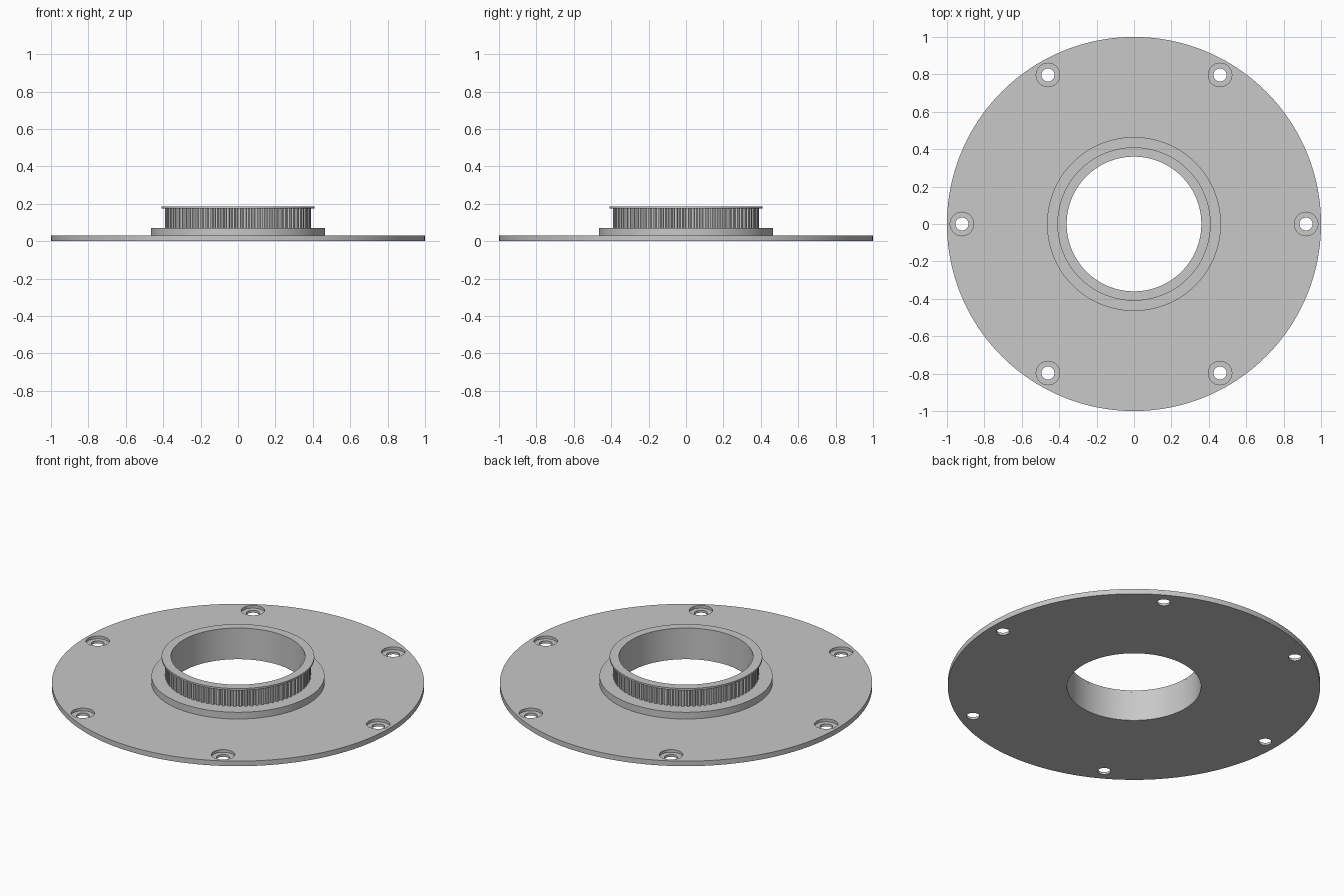
import bpy, bmesh, math
from mathutils import Matrix, Vector

if "Cube" in bpy.data.objects:
    bpy.data.objects.remove(bpy.data.objects["Cube"], do_unlink=True)

BORE = 0.36
TEETH = 80

grey = bpy.data.materials.new("plain_grey")
grey.use_nodes = True
colour = (0.58, 0.58, 0.58, 1)
grey.diffuse_color = colour
grey.node_tree.nodes["Principled BSDF"].inputs["Base Color"].default_value = colour


def make_object(name, bm):
    bmesh.ops.recalc_face_normals(bm, faces=bm.faces)
    mesh = bpy.data.meshes.new(name)
    bm.to_mesh(mesh)
    bm.free()
    mesh.materials.append(grey)
    obj = bpy.data.objects.new(name, mesh)
    bpy.context.collection.objects.link(obj)
    return obj


def smooth(obj):
    bpy.ops.object.select_all(action='DESELECT')
    obj.select_set(True)
    bpy.context.view_layer.objects.active = obj
    bpy.ops.object.shade_smooth_by_angle(angle=math.radians(30))


def circle(radius, count=160):
    return [(2 * math.pi * i / count, radius) for i in range(count)]


def ring(name, outline, z0, z1):
    """Solid ring: polar outline outside, round bore inside."""
    bm = bmesh.new()
    loops = []
    for a, r in outline:
        d = Vector((math.cos(a), math.sin(a), 0))
        loops.append([bm.verts.new(d * rad + Vector((0, 0, z)))
                      for rad, z in ((BORE, z0), (r, z0), (r, z1), (BORE, z1))])
    for i, a in enumerate(loops):
        b = loops[(i + 1) % len(loops)]
        for k in range(4):
            n = (k + 1) % 4
            bm.faces.new((a[k], b[k], b[n], a[n]))
    return make_object(name, bm)


# Base plate with six counterbored screw holes
plate = ring("base_plate", circle(1.0), 0, 0.03)
bm = bmesh.new()
for i in range(6):
    a = i * math.pi / 3
    place = Matrix.Translation((0.92 * math.cos(a), 0.92 * math.sin(a), 0))
    profile = [(0, -0.02), (0.035, -0.02), (0.035, 0.014),
               (0.063, 0.014), (0.063, 0.05), (0, 0.05)]
    verts = [bm.verts.new(place @ Vector((r, 0, z))) for r, z in profile]
    edges = [bm.edges.new(pair) for pair in zip(verts, verts[1:])]
    bmesh.ops.spin(bm, geom=verts + edges, cent=place.translation,
                   axis=(0, 0, 1), angle=2 * math.pi, steps=40)
bmesh.ops.remove_doubles(bm, verts=bm.verts, dist=0.0001)
cutter = make_object("screw_hole_cutter", bm)
cutter.hide_render = True
cut = plate.modifiers.new("screw_holes", 'BOOLEAN')
cut.operation = 'DIFFERENCE'
cut.solver = 'EXACT'
cut.object = cutter
bpy.context.view_layer.objects.active = plate
bpy.ops.object.modifier_apply(modifier=cut.name)
bpy.data.objects.remove(cutter, do_unlink=True)

# Raised shoulder around the bore
shoulder = ring("shoulder", circle(0.465), 0.03, 0.07)

# Toothed belt wheel: flat lands with rounded grooves
groove = [(0, 0), (0.4, 0), (0.46, 0.5), (0.55, 0.9),
          (0.7, 1), (0.85, 0.9), (0.94, 0.5)]
outline = [(2 * math.pi * (t + u) / TEETH, 0.391 - 0.012 * depth)
           for t in range(TEETH) for u, depth in groove]
wheel = ring("toothed_wheel", outline, 0.07, 0.174)

# Thin retaining rim on top
rim = ring("top_rim", circle(0.41), 0.174, 0.185)

for part in (plate, shoulder, wheel, rim):
    smooth(part)
